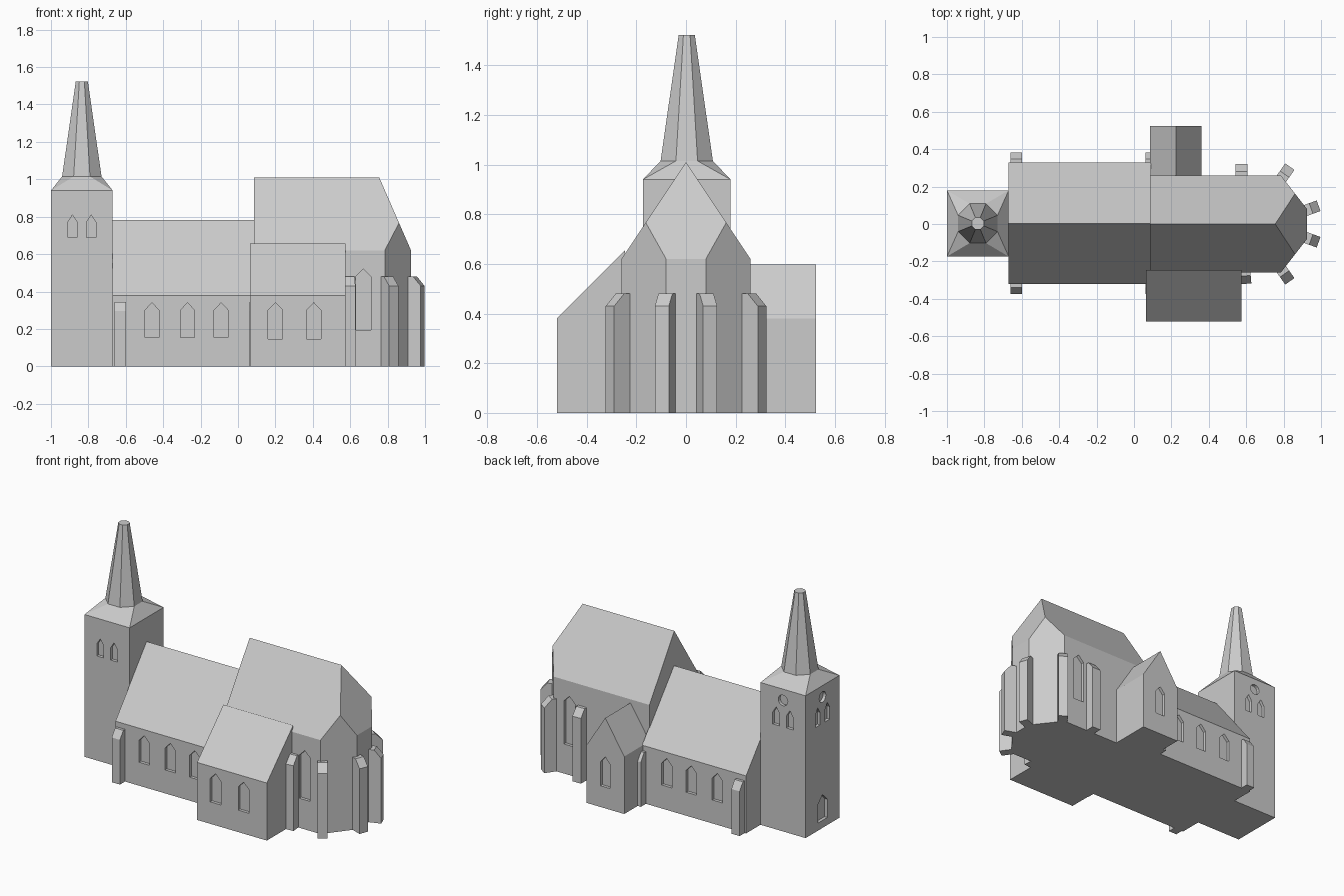
import bpy, bmesh, math
from mathutils import Vector, Matrix

if "Cube" in bpy.data.objects:
    bpy.data.objects.remove(bpy.data.objects["Cube"])

stone = bpy.data.materials.new("light_grey_stone")
stone.diffuse_color = (0.6, 0.6, 0.6, 1)
stone.use_nodes = True
stone.node_tree.nodes["Principled BSDF"].inputs["Base Color"].default_value = stone.diffuse_color


def add_hull(bm, pts):
    vs = [bm.verts.new(p) for p in pts]
    bmesh.ops.convex_hull(bm, input=vs)


def make(name, hulls):
    """One flat-shaded object made of convex solids, each given by its corners."""
    bm = bmesh.new()
    for pts in hulls:
        add_hull(bm, pts)
    bmesh.ops.dissolve_limit(bm, angle_limit=math.radians(0.5),
                             verts=bm.verts, edges=bm.edges)
    bmesh.ops.recalc_face_normals(bm, faces=bm.faces)
    me = bpy.data.meshes.new(name)
    bm.to_mesh(me)
    bm.free()
    me.materials.append(stone)
    ob = bpy.data.objects.new(name, me)
    bpy.context.collection.objects.link(ob)
    return ob


def along_x(x0, x1, profile):
    return [(x, y, z) for x in (x0, x1) for y, z in profile]


def place(pts, x, y, deg):
    """Local x points out of the wall; turn it to deg and move to (x, y)."""
    m = Matrix.Translation((x, y, 0)) @ Matrix.Rotation(math.radians(deg), 4, 'Z')
    return [m @ Vector(p) for p in pts]


def window(x, y, deg, w, z0, z1, tip=0.04):
    outline = [(-w/2, z0), (w/2, z0), (w/2, z1 - tip), (0, z1), (-w/2, z1 - tip)]
    return place([(d, u, z) for d in (-0.02, 0.04) for u, z in outline], x, y, deg)


def oculus(x, y, deg, z, r):
    ring = [(r*math.cos(i*math.pi/8), z + r*math.sin(i*math.pi/8)) for i in range(16)]
    return place([(d, u, v) for d in (-0.02, 0.04) for u, v in ring], x, y, deg)


def buttress(x, y, deg, depth, w, z_out, z_in):
    side = [(-0.03, 0), (depth, 0), (depth, z_out), (depth*0.35, z_in), (-0.03, z_in)]
    return place([(d, u, z) for u in (-w/2, w/2) for d, z in side], x, y, deg)


def carve(ob, cutters):
    """Cut shallow recesses and bake the result."""
    cut = make("recess_cutter", cutters)
    cut.hide_render = True
    mod = ob.modifiers.new("recesses", 'BOOLEAN')
    mod.operation, mod.solver, mod.object = 'DIFFERENCE', 'EXACT', cut
    dg = bpy.context.evaluated_depsgraph_get()
    dg.update()
    me = bpy.data.meshes.new_from_object(ob.evaluated_get(dg))
    ob.modifiers.clear()
    ob.data = me
    bpy.data.objects.remove(cut)


# Tower with paired belfry windows, round openings and west door
TX, TY, TH = -0.835, 0.003, 0.94
tower = make("tower", [along_x(-1, -0.67, [(-0.174, 0), (0.18, 0), (0.18, TH), (-0.174, TH)])])
cuts = []
for s in (-0.05, 0.05):
    cuts += [window(TX + s, -0.174, -90, 0.05, 0.69, 0.81),
             window(TX + s, 0.18, 90, 0.05, 0.69, 0.81),
             window(-1, TY + s, 180, 0.05, 0.69, 0.81)]
cuts += [oculus(TX, 0.18, 90, 0.865, 0.035), oculus(-1, TY, 180, 0.865, 0.035),
         window(-1, TY, 180, 0.1, 0.05, 0.22, 0.05)]
carve(tower, cuts)


# Spire: square skirt turning into a tall blunt octagon
def octagon(r, z):
    return [(TX + r*math.cos((i + 0.5)*math.pi/4), TY + r*math.sin((i + 0.5)*math.pi/4), z)
            for i in range(8)]


make("spire_skirt", [[(x, y, TH) for x in (-1, -0.67) for y in (-0.174, 0.18)]
                     + octagon(0.114, 1.015)])
make("spire", [octagon(0.114, 1.015) + octagon(0.035, 1.523)])

# Nave
nave = make("nave", [along_x(-0.67, 0.09, [(-0.322, 0), (0.33, 0), (0.33, 0.38),
                                           (0.003, 0.782), (-0.322, 0.38)])])
carve(nave, [window(x, y, a, 0.075, 0.155, 0.34)
             for x in (-0.46, -0.27, -0.09) for y, a in ((-0.322, -90), (0.33, 90))])

# Choir with hipped roof clipped by the slanted apse walls
pts = [(0.085, 0, 1.01), (0.755, 0, 1.01)]
for s in (-1, 1):
    for x, y in ((0.085, 0.26), (0.785, 0.26), (0.925, 0.08)):
        pts += [(x, s*y, 0), (x, s*y, 0.62)]
    pts.append((0.8611, s*0.1622, 0.7667))
choir = make("choir", [pts])
carve(choir, [window(0.67, s*0.26, s*90, 0.08, 0.195, 0.52) for s in (-1, 1)])

# South chapel with lean-to roof
south = make("south_chapel", [along_x(0.065, 0.575, [(-0.52, 0), (-0.245, 0),
                                                     (-0.245, 0.657), (-0.52, 0.38)])])
carve(south, [window(x, -0.52, -90, 0.078, 0.145, 0.34) for x in (0.2, 0.405)])

# North chapel with gable
gable = [(0.085, 0), (0.362, 0), (0.362, 0.38), (0.224, 0.597), (0.085, 0.38)]
north = make("north_chapel", [[(x, y, z) for y in (0.15, 0.523) for x, z in gable]])
carve(north, [window(0.224, 0.523, 90, 0.07, 0.14, 0.34)])

# Buttresses
make("nave_buttresses", [buttress(x, y, a, 0.053, 0.06, 0.295, 0.345)
                         for x in (-0.63, 0.092) for y, a in ((-0.322, -90), (0.33, 90))])
apse = [buttress(0.592, -0.255, -85, 0.065, 0.06, 0.43, 0.48),
        buttress(0.575, 0.26, 90, 0.06, 0.062, 0.43, 0.48)]
for s in (-1, 1):
    apse += [buttress(0.79, s*0.245, s*55, 0.075, 0.06, 0.43, 0.48),
             buttress(0.925, s*0.075, s*20, 0.066, 0.06, 0.43, 0.48)]
make("choir_buttresses", apse)
